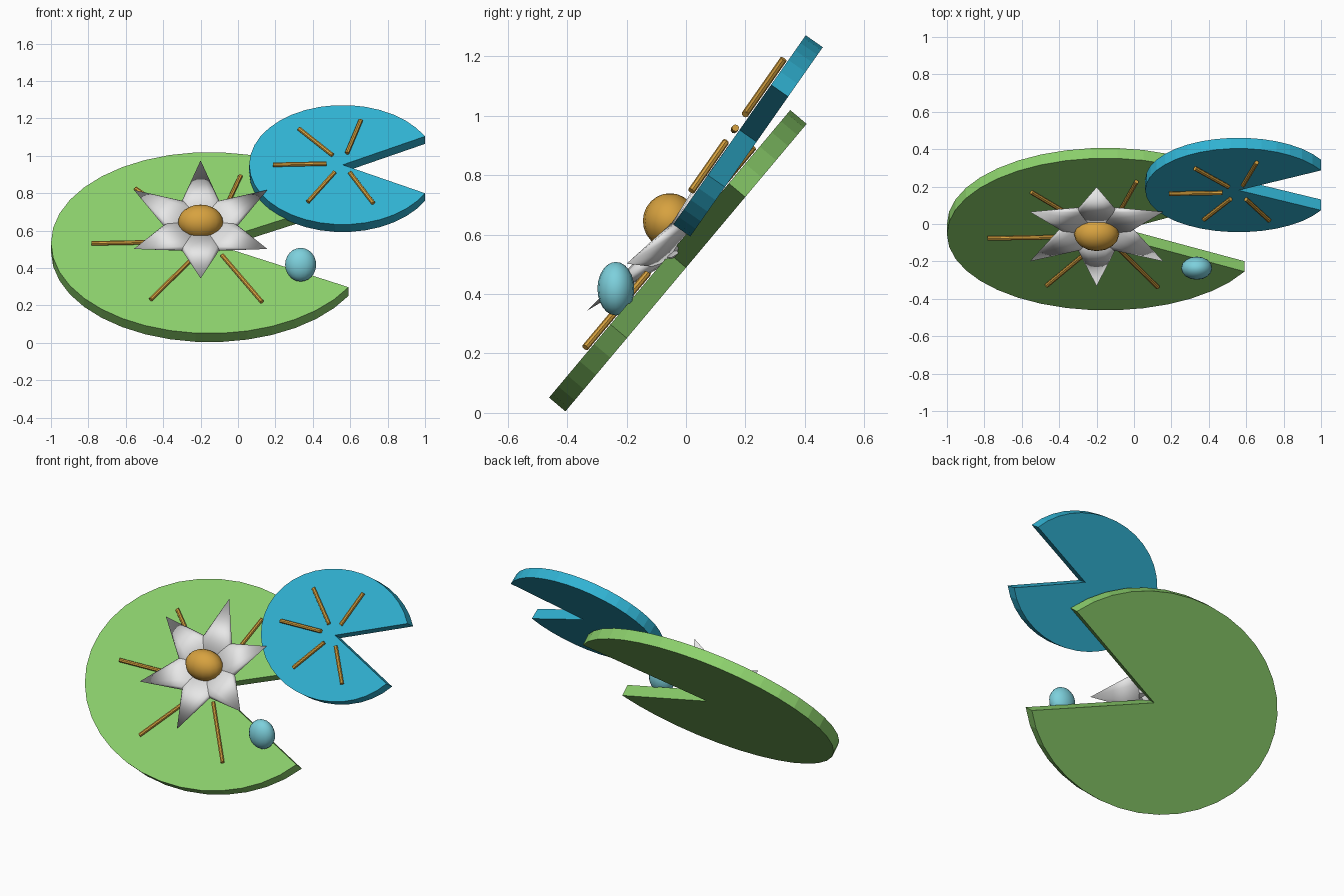
import bpy, bmesh, math
from mathutils import Matrix, Vector

if "Cube" in bpy.data.objects:
    bpy.data.objects.remove(bpy.data.objects["Cube"])


def material(name, rgb):
    m = bpy.data.materials.new(name)
    m.diffuse_color = (*rgb, 1)
    m.use_nodes = True
    m.node_tree.nodes["Principled BSDF"].inputs["Base Color"].default_value = m.diffuse_color
    return m


GREEN = material("leaf green", (0.262, 0.631, 0.150))
BLUE = material("pond blue", (0.030, 0.445, 0.645))
GOLD = material("gold", (0.680, 0.360, 0.050))
WHITE = material("petal white", (0.80, 0.80, 0.80))
AQUA = material("pale aqua", (0.205, 0.631, 0.716))


def add_object(name, bm, mat, matrix=Matrix(), smooth=False):
    bmesh.ops.recalc_face_normals(bm, faces=bm.faces)
    mesh = bpy.data.meshes.new(name)
    bm.to_mesh(mesh)
    bm.free()
    mesh.materials.append(mat)
    for p in mesh.polygons:
        p.use_smooth = smooth
    ob = bpy.data.objects.new(name, mesh)
    ob.matrix_world = matrix
    bpy.context.collection.objects.link(ob)
    return ob


def tilted(center, tilt):
    return Matrix.Translation(center) @ Matrix.Rotation(math.radians(tilt), 4, 'X')


# Notched oval pad; its upper face lies on local z = 0
def pad(name, mat, frame, rx, ry, notch, depth, steps=32):
    bm = bmesh.new()
    ring = [(0, 0)]
    for i in range(steps + 1):
        a = math.radians(notch + (360 - 2 * notch) * i / steps)
        ring.append((rx * math.cos(a), ry * math.sin(a)))
    top = [bm.verts.new((x, y, 0)) for x, y in ring]
    low = [bm.verts.new((x, y, -depth)) for x, y in ring]
    n = len(ring)
    for i in range(n):
        j = (i + 1) % n
        bm.faces.new((top[i], low[i], low[j], top[j]))
    for i in range(1, n - 1):
        bm.faces.new((top[0], top[i], top[i + 1]))
        bm.faces.new((low[0], low[i + 1], low[i]))
    add_object(name, bm, mat, frame)


# Thin rods radiating over a pad
def veins(name, frame, rx, ry):
    for k, deg in enumerate((75, 129, 182, 240, 296)):
        a = math.radians(deg)
        d = Vector((rx * math.cos(a), ry * math.sin(a), 0))
        length = d.length * 0.57
        bm = bmesh.new()
        bmesh.ops.create_cone(bm, cap_ends=True, segments=8, radius1=0.012,
                              radius2=0.012, depth=length)
        spin = d.to_track_quat('Z', 'Y').to_matrix().to_4x4()
        place = Matrix.Translation(d * 0.46 + Vector((0, 0, 0.015)))
        add_object(f"{name}_{k + 1}", bm, GOLD, frame @ place @ spin)


def ellipsoid(name, mat, center, radii):
    bm = bmesh.new()
    bmesh.ops.create_uvsphere(bm, u_segments=16, v_segments=12, radius=1)
    bmesh.ops.scale(bm, vec=radii, verts=bm.verts)
    add_object(name, bm, mat, Matrix.Translation(center), smooth=True)


# Pads with veins
large_frame = tilted((-0.15, -0.055, 0.535), 50)
small_frame = tilted((0.56, 0.18, 0.952), 55)
pad("large_pad", GREEN, large_frame, 0.85, 0.633, 29.3, 0.072)
pad("small_pad", BLUE, small_frame, 0.50, 0.39, 28.4, 0.07)
veins("large_pad_vein", large_frame, 0.85, 0.633)
veins("small_pad_vein", small_frame, 0.50, 0.39)

# Flower: six flattened cone petals rising away from the pad
flower_frame = tilted((-0.2, 0.0015, 0.602), 50)
for k in range(6):
    a = math.radians(30 + 60 * k)
    base = Vector((0.04 * math.cos(a), 0.04 * math.sin(a), 0.012))
    tip = Vector((0.412 * math.cos(a), 0.412 * math.sin(a), 0.09))
    bm = bmesh.new()
    length = (tip - base).length
    bmesh.ops.create_cone(bm, cap_ends=True, segments=12, radius1=1,
                          radius2=0, depth=length)
    bmesh.ops.scale(bm, vec=(0.155, 0.05, 1), verts=bm.verts)
    z = (tip - base).normalized()
    x = Vector((-math.sin(a), math.cos(a), 0))
    y = z.cross(x)
    turn = Matrix((x, y, z)).transposed().to_4x4()
    add_object(f"petal_{k + 1}", bm, WHITE,
               flower_frame @ Matrix.Translation((base + tip) / 2) @ turn, smooth=True)
ellipsoid("flower_center", GOLD, (-0.2, -0.054, 0.646), (0.12, 0.091, 0.093))

# Water drop
ellipsoid("dew_drop", AQUA, (0.335, -0.236, 0.418), (0.083, 0.062, 0.09))
